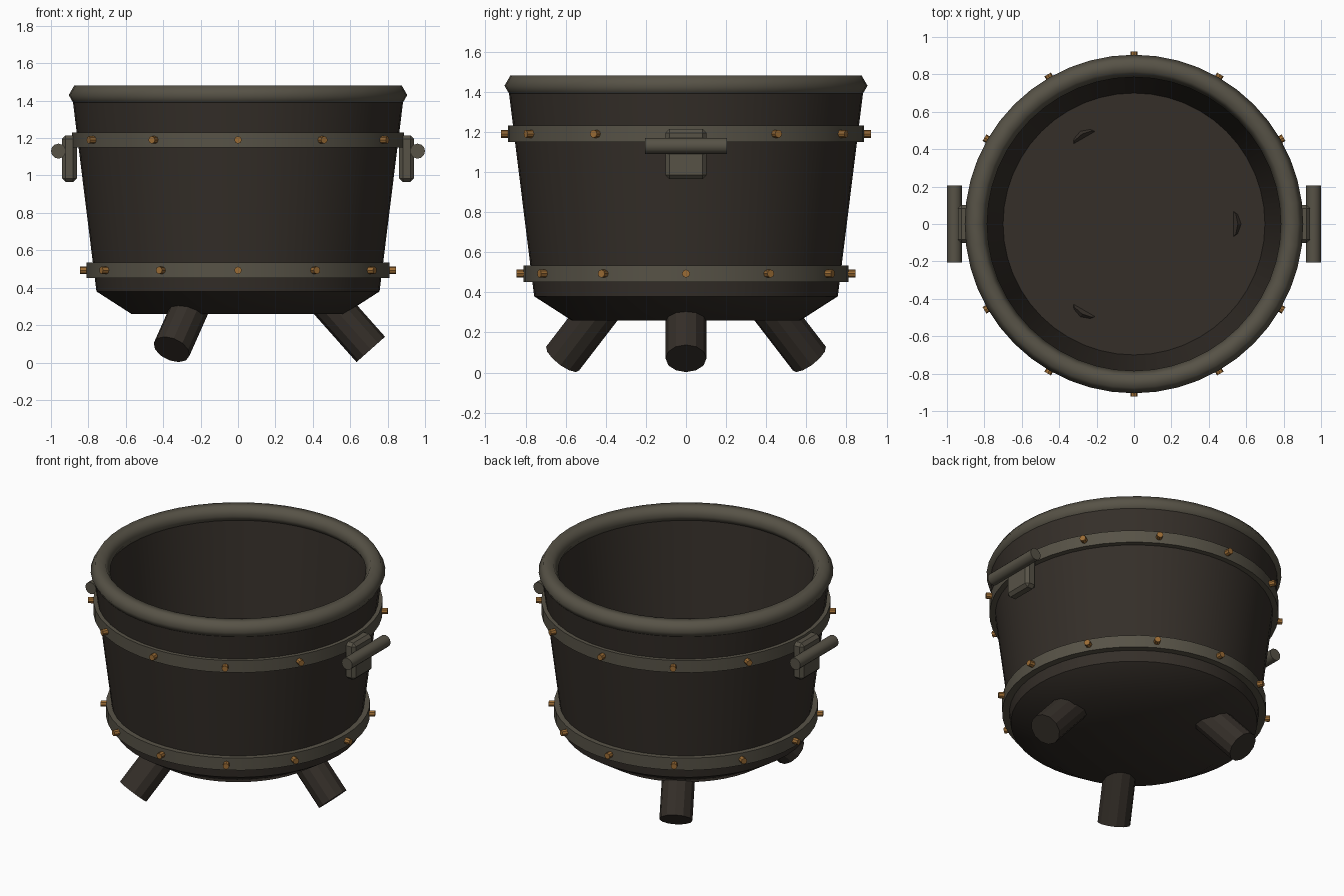
import bpy, bmesh
from math import cos, sin, pi, radians
from mathutils import Vector

if "Cube" in bpy.data.objects:
    bpy.data.objects.remove(bpy.data.objects["Cube"])

SEG = 48


def material(name, rgb):
    m = bpy.data.materials.new(name)
    m.diffuse_color = (*rgb, 1)
    m.use_nodes = True
    m.node_tree.nodes["Principled BSDF"].inputs["Base Color"].default_value = m.diffuse_color
    return m


IRON = material("dark_iron", (0.035, 0.028, 0.022))
STEEL = material("worn_steel", (0.095, 0.085, 0.062))
BRASS = material("brass", (0.33, 0.15, 0.035))


def finish(ob, name, mat, angle=35):
    ob.name = name
    ob.data.materials.append(mat)
    bpy.ops.object.select_all(action='DESELECT')
    ob.select_set(True)
    bpy.context.view_layer.objects.active = ob
    if angle:
        bpy.ops.object.shade_smooth_by_angle(angle=radians(angle))
    return ob


def lathe(name, profile, mat, closed=False, angle=35):
    """Spin an (r, z) profile round z; points on the axis become poles."""
    bm = bmesh.new()
    rings = []
    for r, z in profile:
        if r == 0:
            rings.append([bm.verts.new((0, 0, z))] * SEG)
        else:
            rings.append([bm.verts.new((r * cos(2 * pi * i / SEG), r * sin(2 * pi * i / SEG), z))
                          for i in range(SEG)])
    pairs = list(zip(rings, rings[1:])) + ([(rings[-1], rings[0])] if closed else [])
    for a, b in pairs:
        for i in range(SEG):
            j = (i + 1) % SEG
            bm.faces.new(list(dict.fromkeys((a[i], a[j], b[j], b[i]))))
    bmesh.ops.recalc_face_normals(bm, faces=bm.faces)
    me = bpy.data.meshes.new(name)
    bm.to_mesh(me)
    bm.free()
    ob = bpy.data.objects.new(name, me)
    bpy.context.collection.objects.link(ob)
    return finish(ob, name, mat, angle)


def rod(name, a, b, radius, sides, mat, angle=35):
    """Cylinder between two points."""
    a, b = Vector(a), Vector(b)
    d = b - a
    bpy.ops.mesh.primitive_cylinder_add(vertices=sides, radius=radius, depth=d.length,
                                        location=(a + b) / 2,
                                        rotation=d.to_track_quat('Z', 'Y').to_euler())
    return finish(bpy.context.object, name, mat, angle)


# Hollow pot body
lathe("pot_body", [(0, 0.26), (0.57, 0.26), (0.757, 0.38), (0.886, 1.42),
                   (0.81, 1.42), (0.70, 0.378), (0, 0.378)], IRON)

# Rolled rim with a six-sided section
lathe("rim", [(0.845 + 0.06 * cos(k * pi / 3), 1.43 + 0.06 * sin(k * pi / 3))
              for k in range(6)], STEEL, closed=True, angle=65)

# Bands, each with twelve rivets
for label, z, r in (("upper", 1.19, 0.888), ("lower", 0.493, 0.81)):
    lathe(label + "_band", [(r, z - 0.041), (r, z + 0.041), (r - 0.08, z + 0.041),
                            (r - 0.08, z - 0.041)], STEEL, closed=True)
    for i in range(12):
        c, s = cos(i * pi / 6), sin(i * pi / 6)
        r0, r1 = r - 0.01, r + 0.035
        rod(f"{label}_rivet_{i + 1}", (c * r0, s * r0, z), (c * r1, s * r1, z), 0.02, 8, BRASS)

# Handles: bevelled bracket plus grip bar
for label, sx in (("right", 1), ("left", -1)):
    bpy.ops.mesh.primitive_cube_add(size=1, location=(sx * 0.902, 0, 1.09))
    ob = bpy.context.object
    ob.scale = (0.08, 0.205, 0.25)
    bpy.ops.object.transform_apply(location=False, rotation=False, scale=True)
    bev = ob.modifiers.new("edge", 'BEVEL')
    bev.width = 0.02
    bev.segments = 1
    finish(ob, label + "_handle_bracket", STEEL, 0)
    rod(label + "_handle_bar", (sx * 0.96, -0.205, 1.13), (sx * 0.96, 0.205, 1.13), 0.04, 12, STEEL)

# Three splayed legs, tips just breaking through the inner floor
for i in range(3):
    c, s = cos(i * 2 * pi / 3), sin(i * 2 * pi / 3)
    rod(f"leg_{i + 1}", (0.71 * c, 0.71 * s, 0.07), (0.479 * c, 0.479 * s, 0.33), 0.102, 12, IRON, 20)
